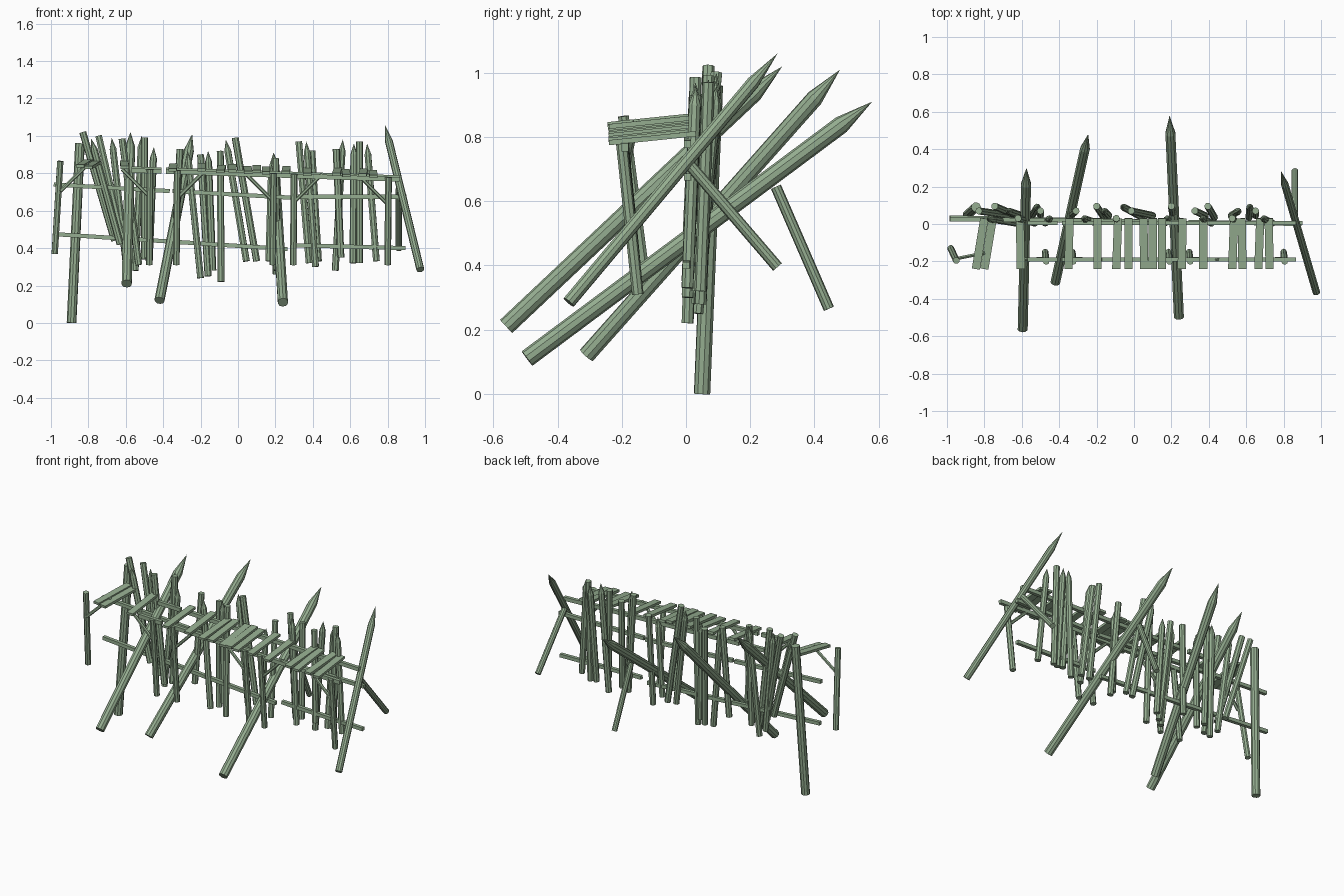
import bpy
import bmesh
from mathutils import Matrix, Vector

default_cube = bpy.data.objects.get("Cube")
if default_cube:
    bpy.data.objects.remove(default_cube, do_unlink=True)

# Single weathered green material
wood = bpy.data.materials.new("soft_green_wood")
wood.use_nodes = True
colour = (.30, .42, .28, 1)
wood.diffuse_color = colour
wood.node_tree.nodes["Principled BSDF"].inputs["Base Color"].default_value = colour


def finish(name, mesh_builder):
    """Turn a bmesh into a named object with the wood material."""
    mesh = bpy.data.meshes.new(name)
    mesh_builder.normal_update()
    mesh_builder.to_mesh(mesh)
    mesh_builder.free()
    mesh.materials.append(wood)
    part = bpy.data.objects.new(name, mesh)
    bpy.context.collection.objects.link(part)
    return part


def pole(name, start, end, radius, tip=0, sides=10):
    """Round pole from start to end, with an optional sharpened tip."""
    start, end = Vector(start), Vector(end)
    axis = end - start
    length = axis.length
    shaft = length - tip
    builder = bmesh.new()
    bmesh.ops.create_cone(
        builder, cap_ends=True, segments=sides, radius1=radius, radius2=radius, depth=shaft,
        matrix=Matrix.Translation((0, 0, shaft / 2)))
    if tip:
        top = max(builder.faces, key=lambda face: face.calc_center_median().z)
        point = bmesh.ops.poke(builder, faces=[top])["verts"][0]
        point.co.z = length
    turn = axis.to_track_quat('Z', 'Y').to_matrix().to_4x4()
    builder.transform(Matrix.Translation(start) @ turn)
    return finish(name, builder)


def board(name, start, end, width, thickness):
    """Flat board whose length runs from start to end."""
    start, end = Vector(start), Vector(end)
    axis = end - start
    builder = bmesh.new()
    bmesh.ops.create_cube(builder, size=1)
    builder.transform(Matrix.Diagonal((width, axis.length, thickness, 1)))
    turn = axis.to_track_quat('Y', 'Z').to_matrix().to_4x4()
    builder.transform(Matrix.Translation((start + end) / 2) @ turn)
    return finish(name, builder)


def deck_height(x):
    """The walkway sinks gently from one end to the other."""
    return .826 - .033 * x


# Large slanted defensive stakes
for start, end, radius in (
        ((-.595, -.56, .21), (-.575, .3, 1.02), .028),
        ((-.42, -.31, .12), (-.245, .48, 1.01), .027),
        ((.24, -.495, .11), (.19, .58, .91), .028),
        ((.975, -.365, .285), (.785, .285, 1.06), .021)):
    pole("slanted_stake", start, end, radius, tip=.12)

# Rear props
pole("end_prop", (.86, .01, .715), (.86, .285, .395), .018)
pole("stake_prop", (.195, .28, .645), (.2, .445, .265), .017)

# Tall corner post
pole("corner_post", (-.89, .05, 0), (-.845, .09, .96), .026)

# Upright palisade logs: top x, top z, bottom x, bottom z
left_logs = (
    (-.83, 1.02, -.66, .44), (-.785, .985, -.63, .42), (-.745, 1, -.605, .4),
    (-.675, .99, -.6, .33), (-.62, .985, -.53, .31), (-.515, 1, -.55, .28),
    (-.5, .99, -.5, .34), (-.45, .94, -.475, .33))
middle_logs = (
    (-.31, .93, -.34, .35), (-.27, .92, -.2, .24), (-.2, .9, -.16, .25),
    (-.16, .92, -.135, .28), (-.095, .92, -.09, .22), (-.065, .98, .045, .33),
    (-.015, .99, .1, .33), (.18, .85, .165, .33), (.2, .88, .21, .28))
right_logs = (
    (.325, .97, .38, .32), (.365, .97, .415, .3), (.395, .92, .43, .33),
    (.56, .98, .52, .28), (.525, .93, .55, .35), (.62, .96, .615, .32),
    (.65, .97, .65, .32), (.69, .96, .74, .33))
depths = ((.07, .045), (.03, .005), (.095, .035))
for section, logs in (("left", left_logs), ("middle", middle_logs), ("right", right_logs)):
    for index, (top_x, top_z, low_x, low_z) in enumerate(logs):
        top_y, low_y = depths[index % len(depths)]
        pole(section + "_palisade_log", (low_x, low_y, low_z), (top_x, top_y, top_z),
             .019, tip=.06 if index % 2 else 0, sides=8)

# Long rails tying the palisade together
for start, end in (
        ((-.985, .035, .475), (.265, .01, .395)),
        ((.31, .01, .415), (.895, 0, .4)),
        ((-.985, .025, .74), (-.365, .02, .705)),
        ((-.35, .02, .705), (.28, .01, .67)),
        ((.29, .01, .675), (.9, .005, .675))):
    board("palisade_rail", start, end, .022, .022)

# Beams carrying the walkway
for low, high in ((-.57, -.41), (-.385, .24), (.235, .865)):
    for y, name in ((-.19, "front_beam"), (.005, "rear_beam")):
        drop = .03 if name == "front_beam" else .02
        board(name, (low, y, deck_height(low) - drop), (high, y, deck_height(high) - drop),
              .022, .024)

# Walkway planks: rear x and sideways lean towards the front
planks = (
    (-.8, -.045), (-.755, -.045), (-.61, .005), (-.345, -.005), (-.195, 0),
    (-.085, -.01), (-.03, 0), (.05, .005), (.1, 0), (.15, 0), (.26, -.005),
    (.37, 0), (.535, -.01), (.575, .005), (.675, -.01), (.72, .005))
for index, (x, lean) in enumerate(planks):
    z = deck_height(x) - (index % 2) * .006
    board("walkway_plank", (x + lean, -.24, z - .014), (x, .03, z + .014), .044, .016)

# Front legs with diagonal braces: x and brace direction
for x, side in ((-.47, -1), (-.325, 1), (.19, -1), (.3, 1), (.805, -1)):
    top = deck_height(x) - .02
    pole("front_leg", (x - .005, -.15, .31), (x, -.2, top), .018, sides=8)
    pole("leg_brace", (x + side * .01, -.185, top - .14), (x + side * .15, -.19, top),
         .01, sides=6)

# Broken end leg and its brace
pole("end_leg", (-.98, -.13, .37), (-.95, -.195, .865), .018, sides=8)
pole("end_brace", (-.95, -.185, .705), (-.8, -.155, .85), .01, sides=6)
